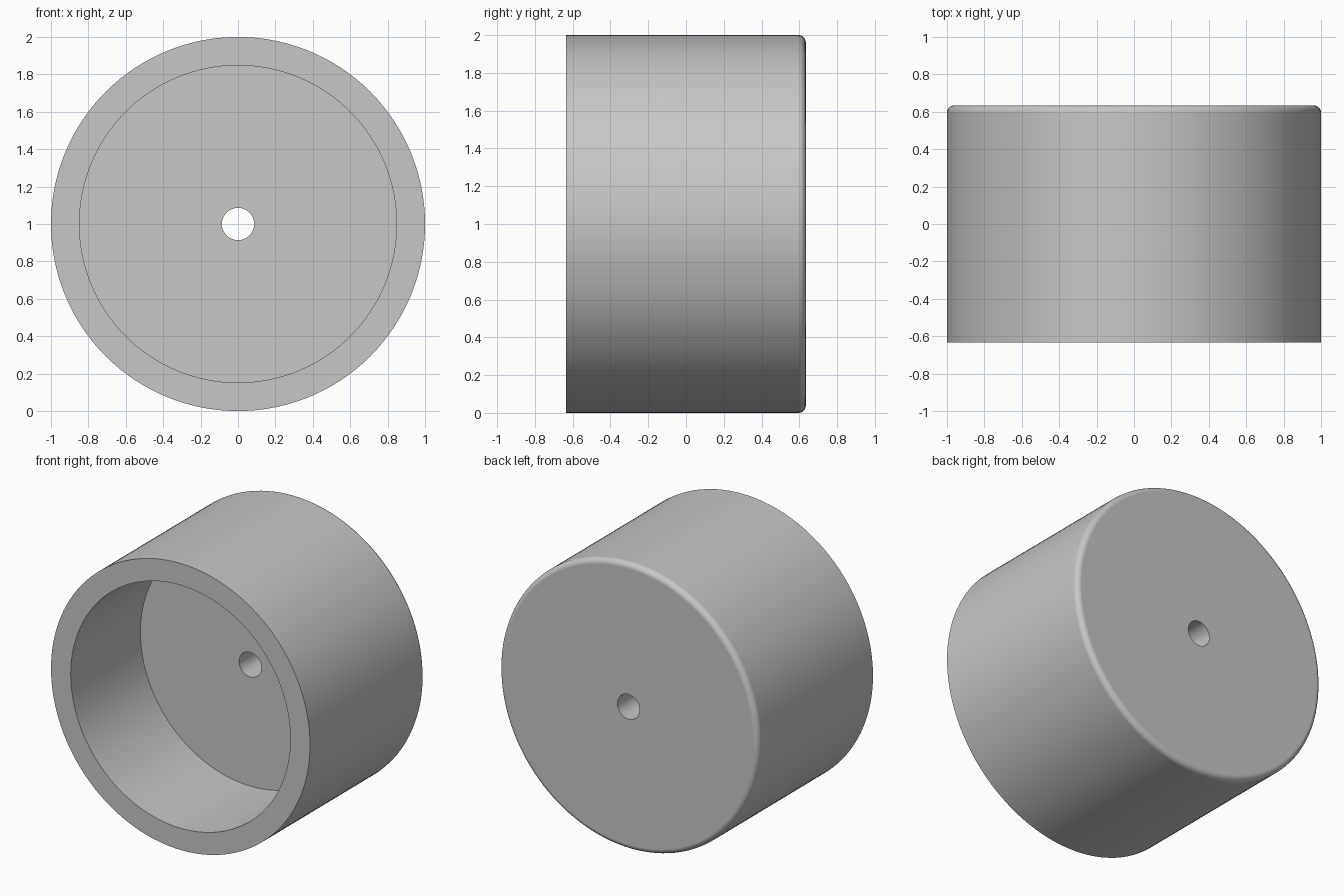
import bpy
import bmesh
import math
from mathutils import Matrix, Vector

cube = bpy.data.objects.get("Cube")
if cube:
    bpy.data.objects.remove(cube, do_unlink=True)

SIDES = 128
HALF_DEPTH = 0.634
OUTER, INNER, HOLE = 1.0, 0.848, 0.086
FLOOR_Y = 0.135
FILLET, FILLET_STEPS = 0.038, 6

# Plain grey finish
grey = bpy.data.materials.new("grey")
grey.use_nodes = True
grey.diffuse_color = (0.57, 0.57, 0.57, 1)
grey.node_tree.nodes["Principled BSDF"].inputs["Base Color"].default_value = grey.diffuse_color

# Closed half section as (radius, y): open front, thick floor, rounded back rim
profile = [(HOLE, HALF_DEPTH), (HOLE, FLOOR_Y), (INNER, FLOOR_Y),
           (INNER, -HALF_DEPTH), (OUTER, -HALF_DEPTH)]
for i in range(FILLET_STEPS + 1):
    a = math.pi / 2 * i / FILLET_STEPS
    profile.append((OUTER - FILLET + FILLET * math.cos(a),
                    HALF_DEPTH - FILLET + FILLET * math.sin(a)))

# Revolve the section around the y axis
bm = bmesh.new()
verts = [bm.verts.new((r, y, 0)) for r, y in profile]
edges = [bm.edges.new((v, verts[i - 1])) for i, v in enumerate(verts)]
bmesh.ops.spin(bm, geom=verts + edges, cent=Vector(), axis=Vector((0, 1, 0)),
               angle=math.tau, steps=SIDES, use_merge=True)
bmesh.ops.remove_doubles(bm, verts=bm.verts, dist=0.0001)
bmesh.ops.recalc_face_normals(bm, faces=bm.faces)
bmesh.ops.transform(bm, matrix=Matrix.Translation((0, 0, OUTER)), verts=bm.verts)
mesh = bpy.data.meshes.new("round_cup")
bm.to_mesh(mesh)
bm.free()
mesh.materials.append(grey)

cup = bpy.data.objects.new("round_cup", mesh)
bpy.context.collection.objects.link(cup)

# Smooth walls and fillet, crisp rims, flat end faces
bpy.ops.object.select_all(action="DESELECT")
cup.select_set(True)
bpy.context.view_layer.objects.active = cup
bpy.ops.object.shade_smooth_by_angle(angle=math.radians(30))
weighted = cup.modifiers.new("flat_ends", "WEIGHTED_NORMAL")
weighted.keep_sharp = True
